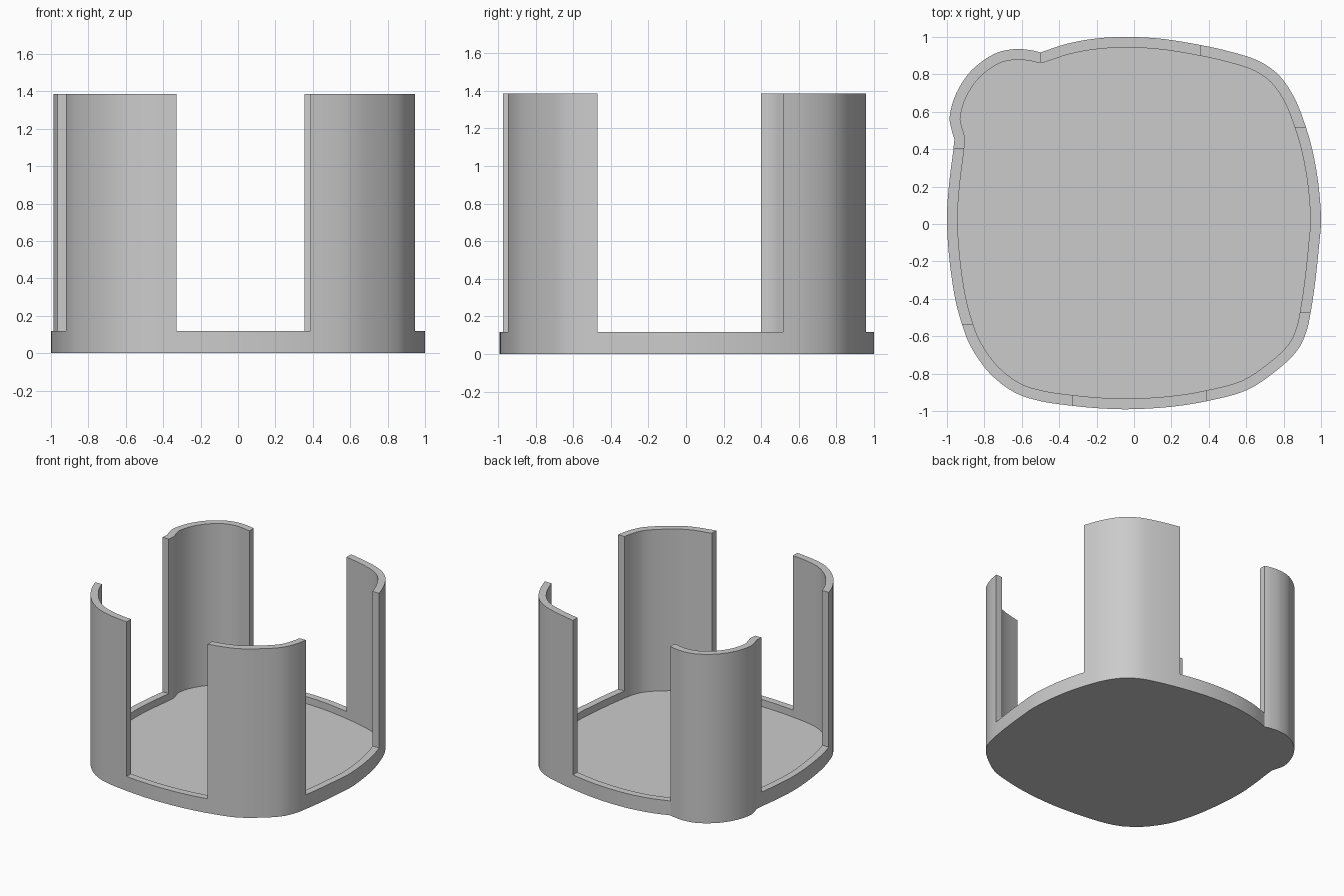
import bpy
import bmesh
from mathutils import Vector

cube = bpy.data.objects.get("Cube")
if cube:
    bpy.data.objects.remove(cube, do_unlink=True)

WALL, FLOOR, RIM, TOP = 0.057, 0.06, 0.118, 1.385

grey = bpy.data.materials.new("plain grey")
grey.use_nodes = True
colour = (0.6, 0.6, 0.6, 1)
grey.diffuse_color = colour
grey.node_tree.nodes["Principled BSDF"].inputs["Base Color"].default_value = colour

# Footprint: rounded square with a bulging corner between two notches
OUTLINE = [
    (1, .03), (.985, .22), (.955, .39), (.915, .53), (.86, .67), (.78, .79),
    (.67, .87), (.52, .92), (.35, .958), (.15, .99), (-.03, 1), (-.2, .992),
    (-.36, .963), (-.5, .917), (-.55, .929), (-.64, .935), (-.75, .908),
    (-.87, .82), (-.95, .7), (-.985, .58), (-.977, .51), (-.96, .455),
    (-.968, .38), (-.988, .22), (-1, .04), (-.99, -.16), (-.96, -.38),
    (-.92, -.535), (-.87, -.66), (-.77, -.8), (-.64, -.9), (-.5, -.947),
    (-.33, -.972), (-.16, -.987), (0, -.99), (.2, -.977), (.39, -.947),
    (.6, -.89), (.76, -.785), (.87, -.68), (.92, -.58), (.945, -.47),
    (.97, -.3), (.99, -.11)]
SHARP = {(-.5, .917), (-.96, .455)}


def smooth_loop(points, steps=4):
    """Closed spline through the points, with kinks at the notches."""
    out, n = [], len(points)
    P = [Vector(p) for p in points]

    def tangent(i, side):
        i %= n
        if points[i] in SHARP:
            return P[(i + 1) % n] - P[i] if side > 0 else P[i] - P[i - 1]
        return (P[(i + 1) % n] - P[i - 1]) / 2

    for i in range(n):
        a, b = P[i], P[(i + 1) % n]
        ta, tb = tangent(i, 1), tangent(i + 1, -1)
        for k in range(steps):
            t = k / steps
            out.append(a * (2*t**3 - 3*t*t + 1) + ta * (t**3 - 2*t*t + t)
                       + b * (3*t*t - 2*t**3) + tb * (t**3 - t*t))
    return out


def inset(loop, d):
    out, n = [], len(loop)
    for i, p in enumerate(loop):
        t = (loop[(i + 1) % n] - loop[i - 1]).normalized()
        out.append(p + Vector((-t.y, t.x)) * d)
    return out


def prism(name, loop, z0, z1):
    bm = bmesh.new()
    face = bm.faces.new([bm.verts.new((p[0], p[1], z0)) for p in loop])
    up = bmesh.ops.extrude_face_region(bm, geom=[face], use_keep_orig=True)
    verts = [v for v in up["geom"] if isinstance(v, bmesh.types.BMVert)]
    bmesh.ops.translate(bm, verts=verts, vec=(0, 0, z1 - z0))
    bmesh.ops.recalc_face_normals(bm, faces=bm.faces)
    mesh = bpy.data.meshes.new(name)
    bm.to_mesh(mesh)
    bm.free()
    mesh.materials.append(grey)
    obj = bpy.data.objects.new(name, mesh)
    bpy.context.collection.objects.link(obj)
    return obj


def cut(obj, cutter):
    cutter.hide_render = True
    mod = obj.modifiers.new("cut", 'BOOLEAN')
    mod.operation, mod.solver, mod.object = 'DIFFERENCE', 'EXACT', cutter
    bpy.context.view_layer.objects.active = obj
    bpy.ops.object.modifier_apply(modifier=mod.name)
    bpy.data.objects.remove(cutter, do_unlink=True)


def box(x0, x1, y0, y1):
    return [(x0, y0), (x1, y0), (x1, y1), (x0, y1)]


# Solid block, hollowed down to the floor
outer = smooth_loop(OUTLINE)
holder = prism("tray_with_corner_walls", outer, 0, TOP)
cut(holder, prism("cavity", inset(outer, WALL), FLOOR, TOP + 0.2))

# Openings between the corner walls: front, back, and the two sides
for gap in (box(-.33, .388, -1.2, -.6), box(-.5, .355, .6, 1.2),
            box(.6, 1.2, -.47, .515), box(-1.2, -.6, -.535, .4)):
    cut(holder, prism("opening", gap, RIM, TOP + 0.3))

bpy.ops.object.select_all(action='DESELECT')
holder.select_set(True)
bpy.context.view_layer.objects.active = holder
bpy.ops.object.shade_smooth_by_angle(angle=0.5)
